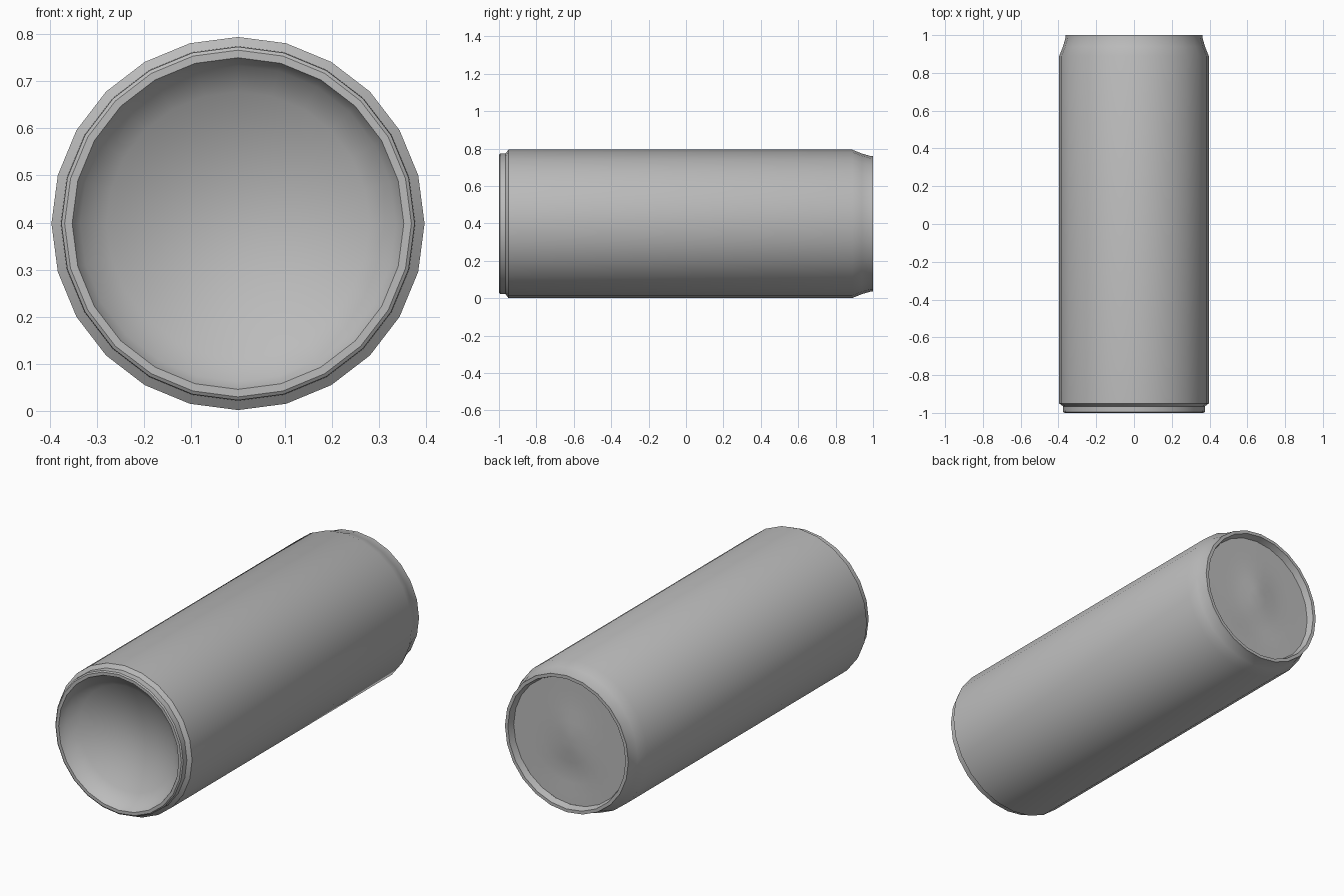
import bpy, bmesh, math

cube = bpy.data.objects.get("Cube")
if cube:
    bpy.data.objects.remove(cube, do_unlink=True)

SIDES = 24
AXIS_Z = 0.398

metal = bpy.data.materials.new("brushed grey metal")
metal.use_nodes = True
grey = (0.5, 0.5, 0.5, 1)
metal.diffuse_color = grey
metal.node_tree.nodes["Principled BSDF"].inputs["Base Color"].default_value = grey


def lathe(name, profile, relief=None, smooth=35):
    """Revolve (radius, y) points about the can's axis; a zero radius closes the end."""
    bm = bmesh.new()
    rings = []
    for r, y in profile:
        count = SIDES if r > 0 else 1
        ring = []
        for i in range(count):
            a = math.tau * i / SIDES
            x, z = r * math.sin(a), r * math.cos(a)
            lift = relief(x, z) if relief else 0
            ring.append(bm.verts.new((x, y + lift, z + AXIS_Z)))
        rings.append(ring)
    for a, b in zip(rings, rings[1:]):
        for i in range(SIDES):
            j = (i + 1) % SIDES
            if len(b) == 1:
                bm.faces.new((a[i], a[j], b[0]))
            else:
                bm.faces.new((a[i], a[j], b[j], b[i]))
    bmesh.ops.recalc_face_normals(bm, faces=bm.faces[:])
    # Open discs must face out of the can's ends
    if profile[-1][0] == 0:
        end = math.copysign(1, profile[0][1])
        if sum(f.normal.y * f.calc_area() for f in bm.faces) * end < 0:
            bmesh.ops.reverse_faces(bm, faces=bm.faces[:])
    mesh = bpy.data.meshes.new(name)
    bm.to_mesh(mesh)
    bm.free()
    mesh.materials.append(metal)
    obj = bpy.data.objects.new(name, mesh)
    bpy.context.collection.objects.link(obj)
    bpy.ops.object.select_all(action="DESELECT")
    obj.select_set(True)
    bpy.context.view_layer.objects.active = obj
    bpy.ops.object.shade_smooth_by_angle(angle=math.radians(smooth))
    return obj


# Outer wall with the foot step at the front and the tapered neck at the back
lathe("can_wall", [(0.375, -0.995), (0.376, -0.965), (0.396, -0.95),
                   (0.396, 0.89), (0.376, 0.94), (0.363, 0.985), (0.362, 1.0)])

# Foot rim and concave dome under the can
DOME_R, DOME_DEPTH = 0.335, 0.11
dome = [(0.375, -0.995), (0.368, -1.0), (0.352, -1.0), (DOME_R, -0.965)]
for k in range(5, -1, -1):
    t = k / 6
    dome.append((DOME_R * t, -0.965 + DOME_DEPTH * (1 - t * t)))
lathe("base_dome", dome)


# Recessed lid with the soft embossing of the tab and the mouth panel
def embossing(x, z):
    tab = 0.012 * math.exp(-(x / 0.09) ** 2 - ((z - 0.04) / 0.13) ** 2)
    mouth = -0.008 * math.exp(-(x / 0.12) ** 2 - ((z + 0.18) / 0.08) ** 2)
    return tab + mouth


lathe("lid_rim", [(0.362, 1.0), (0.345, 1.0), (0.335, 0.965)])
lid = [(0.335 * k / 6, 0.965) for k in range(6, -1, -1)]
lathe("lid_panel", lid, relief=embossing)
